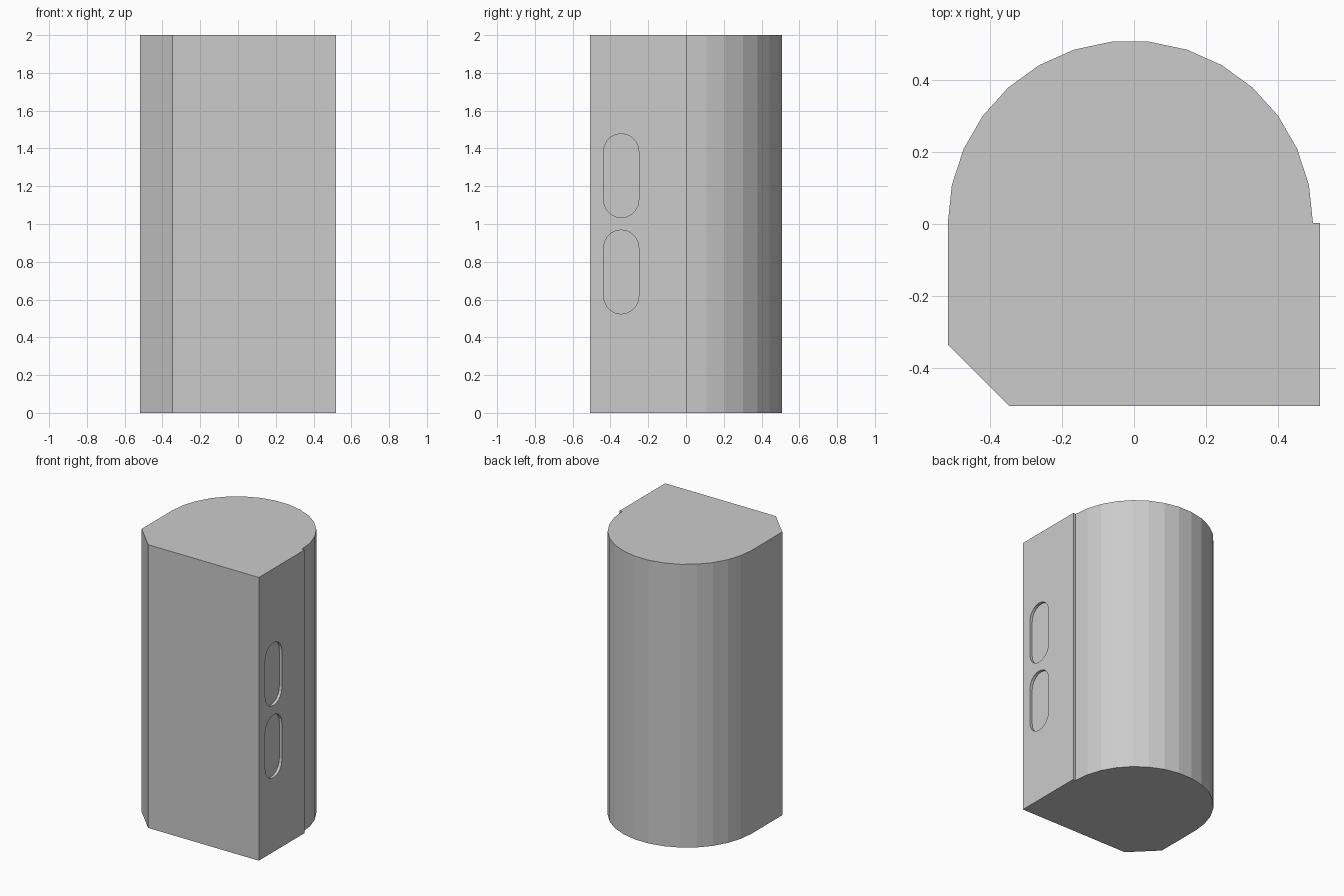
import bpy
import bmesh
from math import sin, cos, pi
from mathutils import Vector

if "Cube" in bpy.data.objects:
    bpy.data.objects.remove(bpy.data.objects["Cube"])


def extrude(name, outlines, direction):
    """Make a solid object from closed outlines pushed along a direction."""
    bm = bmesh.new()
    for outline in outlines:
        face = bm.faces.new([bm.verts.new(p) for p in outline])
        result = bmesh.ops.extrude_face_region(bm, geom=[face], use_keep_orig=True)
        verts = [g for g in result["geom"] if isinstance(g, bmesh.types.BMVert)]
        bmesh.ops.translate(bm, verts=verts, vec=Vector(direction))
    bmesh.ops.recalc_face_normals(bm, faces=bm.faces)
    mesh = bpy.data.meshes.new(name)
    bm.to_mesh(mesh)
    bm.free()
    obj = bpy.data.objects.new(name, mesh)
    bpy.context.collection.objects.link(obj)
    return obj


def slot_outline(x, y, z, radius, half_height, steps=10):
    """Upright rounded slot in the YZ plane."""
    straight = half_height - radius
    points = []
    for start, dz in ((0, straight), (pi, -straight)):
        for i in range(steps + 1):
            a = start + pi * i / steps
            points.append((x, y + radius * cos(a), z + dz + radius * sin(a)))
    return points


# Body: half-round back, stepped right side, chamfered front-left corner
arc = [(-0.01 + 0.508 * cos(pi * i / 15), 0.003 + 0.507 * sin(pi * i / 15), 0)
       for i in range(16)]
front = [(-0.518, -0.335, 0), (-0.347, -0.507, 0),
         (0.518, -0.507, 0), (0.518, 0.003, 0)]
body = extrude("body", [arc + front], (0, 0, 2))

# Two shallow button recesses on the right side
DEPTH = 0.02
slots = [slot_outline(0.518 - DEPTH, -0.343, z, 0.093, 0.222) for z in (0.746, 1.256)]
cutter = extrude("recess_cutter", slots, (0.1, 0, 0))
cutter.hide_render = True
cutter.hide_set(True)

cut = body.modifiers.new("button_recesses", "BOOLEAN")
cut.operation = "DIFFERENCE"
cut.solver = "EXACT"
cut.object = cutter
